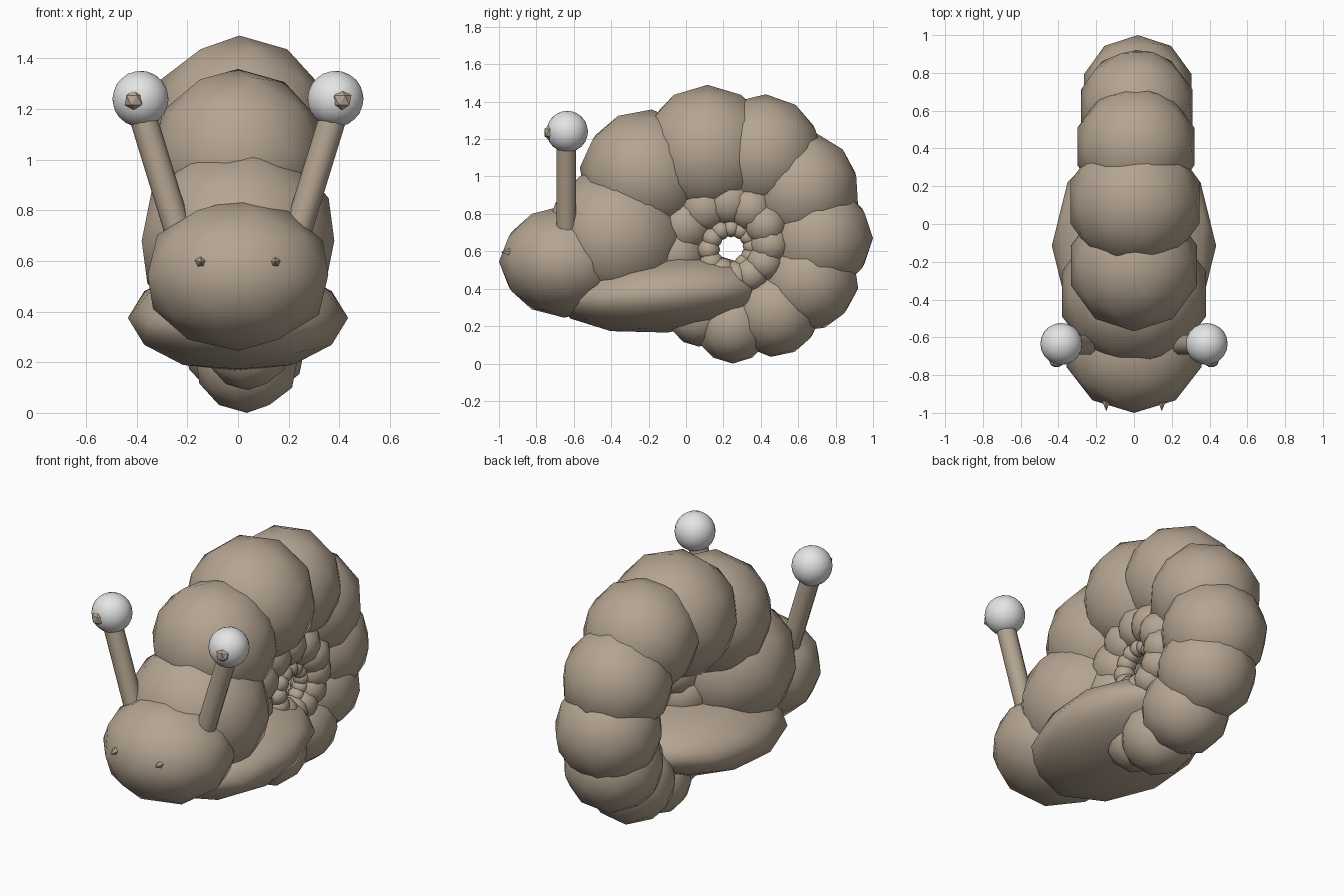
import bpy, math
from mathutils import Vector

if "Cube" in bpy.data.objects:
    bpy.data.objects.remove(bpy.data.objects["Cube"])

def material(name, rgb):
    m = bpy.data.materials.new(name)
    m.diffuse_color = (*rgb, 1)
    m.use_nodes = True
    m.node_tree.nodes["Principled BSDF"].inputs["Base Color"].default_value = m.diffuse_color
    return m

TAN = material("tan", (0.46, 0.375, 0.285))
WHITE = material("eye white", (0.78, 0.78, 0.78))

def finish(name, mat, smooth=True):
    o = bpy.context.object
    o.name = name
    o.data.materials.append(mat)
    if smooth:
        bpy.ops.object.shade_smooth()
    return o

def ball(name, loc, scale, mat=TAN, sub=2, rot=(0, 0, 0), smooth=True):
    bpy.ops.mesh.primitive_ico_sphere_add(subdivisions=sub, radius=1, location=loc, rotation=rot)
    o = finish(name, mat, smooth)
    o.scale = scale if isinstance(scale, tuple) else (scale,) * 3
    return o

def rod(name, a, b, r):
    a, b = Vector(a), Vector(b)
    d = b - a
    bpy.ops.mesh.primitive_cylinder_add(vertices=10, radius=r, depth=d.length, location=(a + b) / 2,
                                        rotation=d.to_track_quat('Z', 'Y').to_euler())
    o = finish(name, TAN, False)
    bpy.ops.object.shade_smooth_by_angle(angle=math.radians(50))
    return o

# head, neck and foot
ball("head", (0, -0.65, 0.545), (0.375, 0.35, 0.30))
ball("neck", (0, -0.37, 0.68), (0.40, 0.39, 0.38))
ball("foot", (0, -0.115, 0.375), (0.575, 0.435, 0.21), rot=(0, math.radians(-4.5), math.pi / 2))

# outer whorl of the shell: y, z, radius, turn in degrees
outer = [(-0.22, 1.01, 0.35, -6), (0.115, 1.13, 0.36, 0), (0.41, 1.115, 0.325, -3),
         (0.62, 0.93, 0.31, -15), (0.70, 0.67, 0.30, 0), (0.645, 0.45, 0.28, -10),
         (0.475, 0.285, 0.25, -5), (0.25, 0.21, 0.21, 0), (0.07, 0.26, 0.17, 0)]
for i, (y, z, r, turn) in enumerate(outer):
    ball(f"shell_outer_{i}", (0.005 * i, y, z), r, rot=(math.radians(turn), 0, 0))

# inner whorls shrink along a spiral and drift towards one side
for i in range(22):
    t = math.radians(30 * i)
    a = math.radians(-145) - t
    d = max(0.33 * math.exp(-0.138 * t), 0.1)
    x = 0.05 + 0.12 * min(1, i / 6)
    ball(f"shell_inner_{i}", (x, 0.25 + d * math.cos(a), 0.62 + d * math.sin(a)),
         d * (0.56 if i < 12 else 0.47))

# eye stalks, eyes, pupils and nostrils on both sides
for s, side in ((-1, "left"), (1, "right")):
    rod(f"eye_stalk_{side}", (s * 0.225, -0.64, 0.68), (s * 0.385, -0.64, 1.20), 0.054)
    ball(f"eye_{side}", (s * 0.385, -0.635, 1.24), 0.111, WHITE, 3)
    ball(f"pupil_{side}", (s * 0.41, -0.73, 1.235), (0.042, 0.032, 0.042), TAN, 1, smooth=False)
    bpy.ops.mesh.primitive_cone_add(vertices=5, radius1=0.04, depth=0.09,
                                    location=(s * 0.147, -0.945, 0.595), rotation=(math.pi / 2, 0, 0))
    finish(f"nostril_{side}", TAN, False)
